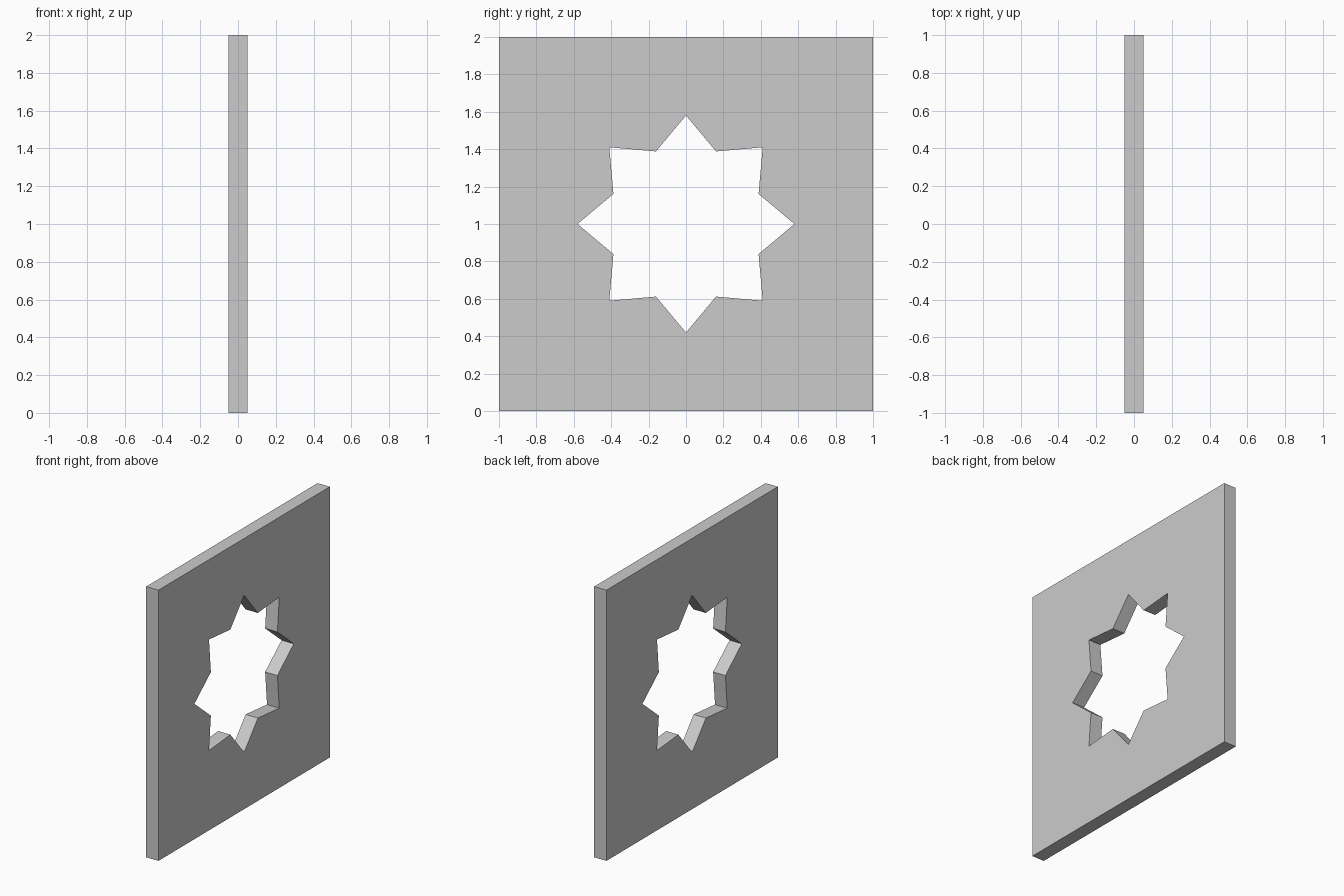
import bpy, bmesh
from math import cos, sin, pi

if "Cube" in bpy.data.objects:
    bpy.data.objects.remove(bpy.data.objects["Cube"])

HALF_THICK = 0.05
POINTS = 8
R_TIP, R_VALLEY = 0.58, 0.42
N = POINTS * 2

bm = bmesh.new()


def ring(x, radius_at):
    """Closed loop of vertices around the plate centre at depth x."""
    verts = []
    for i in range(N):
        a = 2 * pi * i / N
        r = radius_at(i, a)
        verts.append(bm.verts.new((x, r * cos(a), 1 + r * sin(a))))
    return verts


def star(i, a):
    return R_VALLEY if i % 2 else R_TIP


def square(i, a):
    return 1 / max(abs(cos(a)), abs(sin(a)))


# Star and square outlines on both sides of the plate
loops = [ring(HALF_THICK, star), ring(HALF_THICK, square),
         ring(-HALF_THICK, square), ring(-HALF_THICK, star)]

# Join the outlines into two faces, the outer rim and the star opening
for k in range(4):
    p, q = loops[k], loops[(k + 1) % 4]
    for i in range(N):
        j = (i + 1) % N
        bm.faces.new((p[i], q[i], q[j], p[j]))
bmesh.ops.recalc_face_normals(bm, faces=bm.faces)

mesh = bpy.data.meshes.new("star_cutout_panel")
bm.to_mesh(mesh)
bm.free()
panel = bpy.data.objects.new("star_cutout_panel", mesh)
bpy.context.collection.objects.link(panel)
